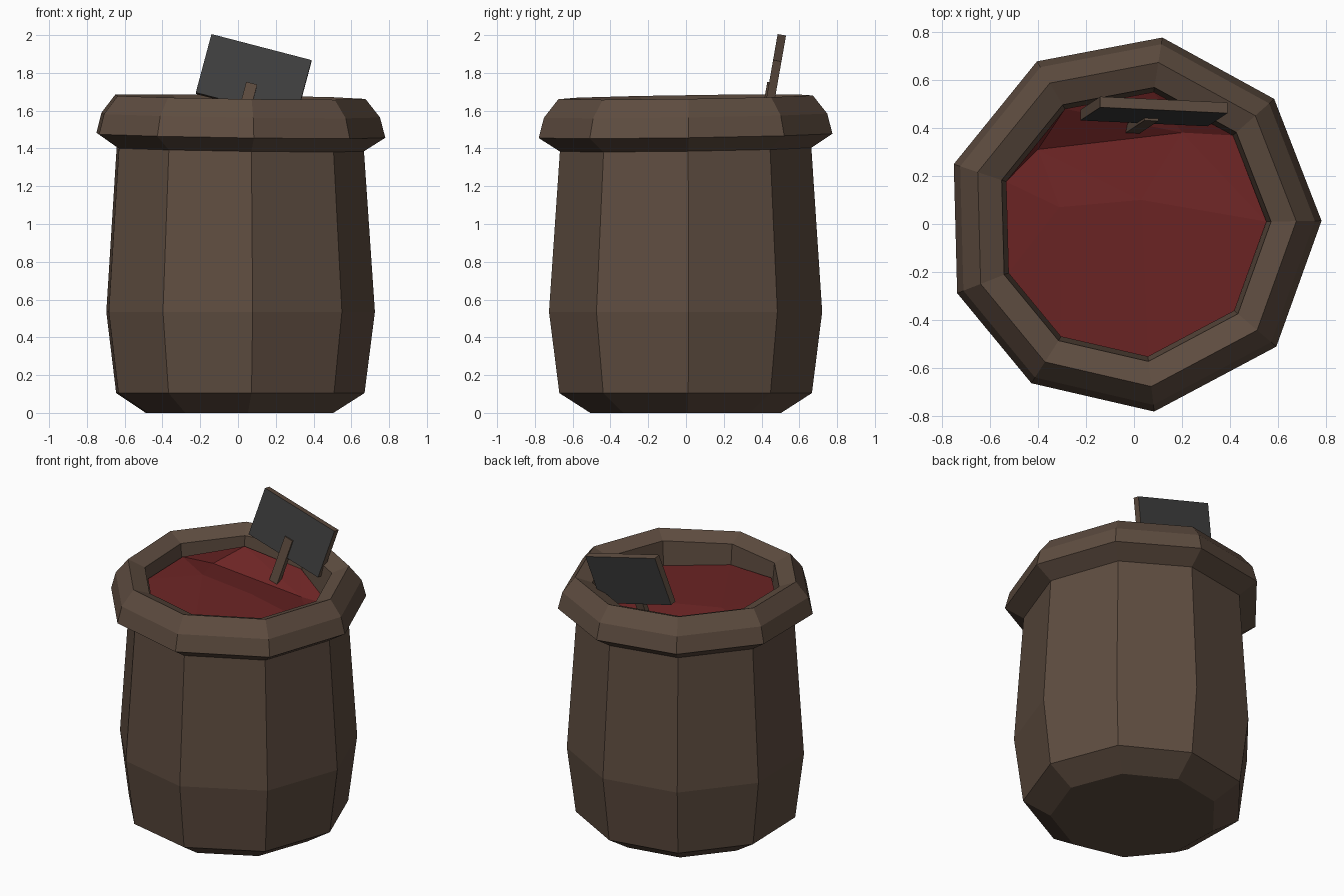
import bpy, bmesh
from math import radians, cos, sin
from mathutils import Matrix, Vector

old = bpy.data.objects.get("Cube")
if old:
    bpy.data.objects.remove(old, do_unlink=True)


def material(name, rgb):
    mat = bpy.data.materials.new(name)
    mat.use_nodes = True
    mat.diffuse_color = (*rgb, 1)
    mat.node_tree.nodes["Principled BSDF"].inputs["Base Color"].default_value = (*rgb, 1)
    return mat


BROWN = material("sack brown", (0.112, 0.073, 0.051))
RED = material("spice red", (0.15, 0.018, 0.018))
SLATE = material("slate grey", (0.05, 0.05, 0.05))

# Slightly uneven nine-sided outline shared by sack and contents
ANGLES = [radians(a) for a in (1, 41.5, 81, 120.5, 161.5, 201.5, 237.5, 276.5, 319.5)]
SIDES = len(ANGLES)


def finish(name, bm, mats):
    bmesh.ops.recalc_face_normals(bm, faces=bm.faces)
    mesh = bpy.data.meshes.new(name)
    bm.to_mesh(mesh)
    bm.free()
    for mat in mats:
        mesh.materials.append(mat)
    obj = bpy.data.objects.new(name, mesh)
    bpy.context.collection.objects.link(obj)
    return obj


def lathe(name, profile, mat):
    bm = bmesh.new()
    rings = []
    for r, z in profile:
        ring = []
        for a in ANGLES:
            x, y = r * cos(a) - 0.005, r * sin(a)
            # the rolled rim sags a little towards the front and one side
            sag = 0.015 * (y - x) if z > 1.3 else 0
            ring.append(bm.verts.new((x, y, z + sag)))
        rings.append(ring)
    for low, high in zip(rings, rings[1:]):
        for i in range(SIDES):
            j = (i + 1) % SIDES
            bm.faces.new((low[i], low[j], high[j], high[i]))
    bm.faces.new(rings[0][::-1])
    bm.faces.new(rings[-1])
    return finish(name, bm, [mat])


# Sack: bulging body, rolled rim and inner wall in one profile
lathe("sack", [(0.51, 0), (0.675, 0.105), (0.73, 0.535), (0.672, 1.395),
               (0.785, 1.468), (0.757, 1.575), (0.68, 1.672),
               (0.575, 1.63), (0.55, 1.36)], BROWN)

# Contents: a broken surface with a trough, rising at the back
bm = bmesh.new()
heights = (1.45, 1.42, 1.5, 1.58, 1.56, 1.56, 1.53, 1.49, 1.46)
ring = [bm.verts.new((0.556 * cos(a) - 0.005, 0.556 * sin(a), z))
        for a, z in zip(ANGLES, heights)]
middle, left, back_left, back_right = [bm.verts.new(p) for p in (
    (0.03, 0.1, 1.49), (-0.31, 0.07, 1.54), (-0.4, 0.31, 1.5), (0.2, 0.38, 1.41))]
for face in ([ring[4], ring[5], left], [ring[5], ring[6], left],
             [ring[6], ring[7], left], [ring[7], middle, left],
             [ring[7], ring[8], middle], [ring[8], ring[0], middle],
             [ring[0], back_right, middle], [ring[0], ring[1], back_right],
             [ring[1], ring[2], back_right], [ring[2], ring[3], back_right],
             [ring[3], back_left, back_right], [ring[3], ring[4], back_left],
             [ring[4], left, back_left], [left, middle, back_left],
             [middle, back_right, back_left]):
    bm.faces.new(face)
finish("contents", bm, [RED])


def box(name, size, offset, frame, mats):
    bm = bmesh.new()
    bmesh.ops.create_cube(bm, size=1)
    bmesh.ops.scale(bm, vec=size, verts=bm.verts)
    bmesh.ops.translate(bm, vec=offset, verts=bm.verts)
    bm.normal_update()
    # broad front and back take the last material
    for f in bm.faces:
        f.material_index = len(mats) - 1 if abs(f.normal.y) > 0.9 else 0
    bm.transform(frame)
    return finish(name, bm, mats)


# Tilted sign: slate board with brown edges on a short stake
frame = (Matrix.Translation(Vector((0.083, 0.468, 1.778)))
         @ Matrix.Rotation(radians(-10), 4, "X")
         @ Matrix.Rotation(radians(14.8), 4, "Y"))
box("sign_board", (0.548, 0.045, 0.325), (0, 0, 0), frame, [BROWN, SLATE])
box("sign_stake", (0.06, 0.035, 0.36), (0, -0.015, -0.22), frame, [BROWN])
